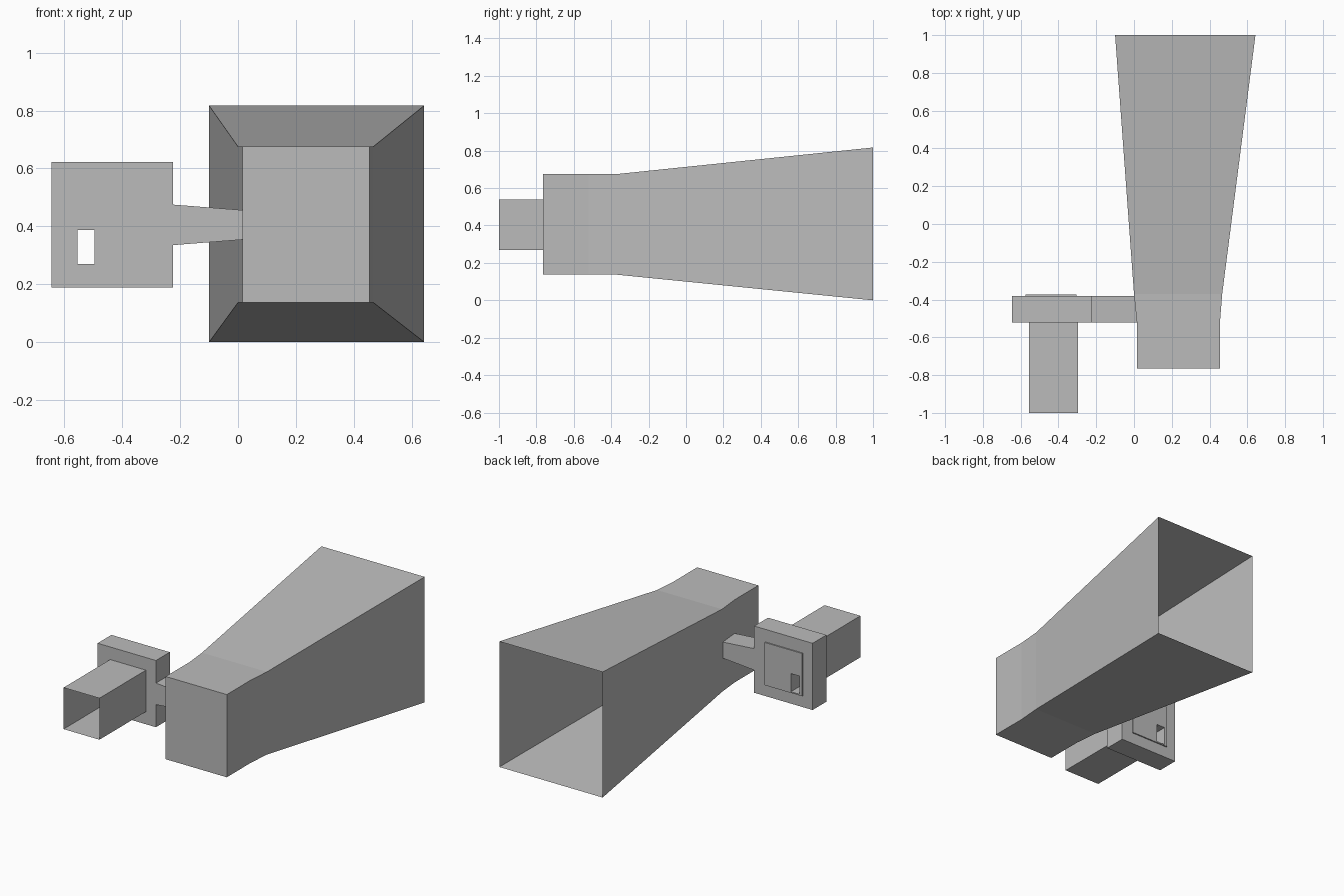
import bpy
import bmesh

cube = bpy.data.objects.get("Cube")
if cube:
    bpy.data.objects.remove(cube, do_unlink=True)

grey = bpy.data.materials.new("plain grey")
grey.use_nodes = True
grey.diffuse_color = (0.5, 0.5, 0.5, 1)
grey.node_tree.nodes["Principled BSDF"].inputs["Base Color"].default_value = (0.5, 0.5, 0.5, 1)


def loft(name, sections, cap_front=True, cap_back=True):
    """Skin rectangles (y, x0, x1, z0, z1) from front to back."""
    bm = bmesh.new()
    rings = [[bm.verts.new(p) for p in ((x0, y, z0), (x1, y, z0), (x1, y, z1), (x0, y, z1))]
             for y, x0, x1, z0, z1 in sections]
    for a, b in zip(rings, rings[1:]):
        for i in range(4):
            j = (i + 1) % 4
            bm.faces.new((a[j], a[i], b[i], b[j]))
    if cap_front:
        bm.faces.new(rings[0])
    if cap_back:
        bm.faces.new(rings[-1][::-1])
    # Wind every face outward
    bm.normal_update()
    front = rings[0][0].link_faces[0]
    centre = sum((v.co for v in bm.verts), front.calc_center_median() * 0) / len(bm.verts)
    if front.normal.dot(front.calc_center_median() - centre) < 0:
        bmesh.ops.reverse_faces(bm, faces=bm.faces[:])
    mesh = bpy.data.meshes.new(name)
    bm.to_mesh(mesh)
    bm.free()
    mesh.materials.append(grey)
    obj = bpy.data.objects.new(name, mesh)
    bpy.context.collection.objects.link(obj)
    return obj


def box(name, x0, x1, y0, y1, z0, z1):
    return loft(name, [(y0, x0, x1, z0, z1), (y1, x0, x1, z0, z1)])


def cut(obj, cutter):
    mod = obj.modifiers.new("opening", 'BOOLEAN')
    mod.operation = 'DIFFERENCE'
    mod.solver = 'EXACT'
    mod.object = cutter
    bpy.context.view_layer.objects.active = obj
    bpy.ops.object.modifier_apply(modifier=mod.name)


# Large flared horn: closed at the front, open at the back
loft("flared_horn", [
    (-0.765, 0.015, 0.455, 0.137, 0.675),
    (-0.52, 0.015, 0.455, 0.137, 0.675),
    (-0.37, 0.0, 0.467, 0.137, 0.675),
    (1.0, -0.10, 0.643, 0.0, 0.817),
], cap_back=False)

# Square mounting plate and thin panel on its back
plate = box("mounting_plate", -0.645, -0.225, -0.522, -0.38, 0.188, 0.622)
panel = box("back_panel", -0.575, -0.305, -0.38, -0.372, 0.262, 0.54)

# Small opening through both
cutter = box("opening_cutter", -0.555, -0.495, -0.6, -0.3, 0.27, 0.388)
cutter.hide_render = True
for part in (plate, panel):
    cut(part, cutter)
bpy.data.objects.remove(cutter, do_unlink=True)

# Square tube, open at the front
loft("square_tube", [
    (-1.0, -0.555, -0.297, 0.27, 0.54),
    (-0.522, -0.555, -0.297, 0.27, 0.54),
], cap_front=False, cap_back=False)

# Tapered arm joining plate and horn
arm = box("connecting_arm", -0.225, 0.015, -0.522, -0.38, 0.335, 0.475)
for v in arm.data.vertices:
    if v.co.x > 0:
        v.co.z = 0.405 + (v.co.z - 0.405) * 0.73
